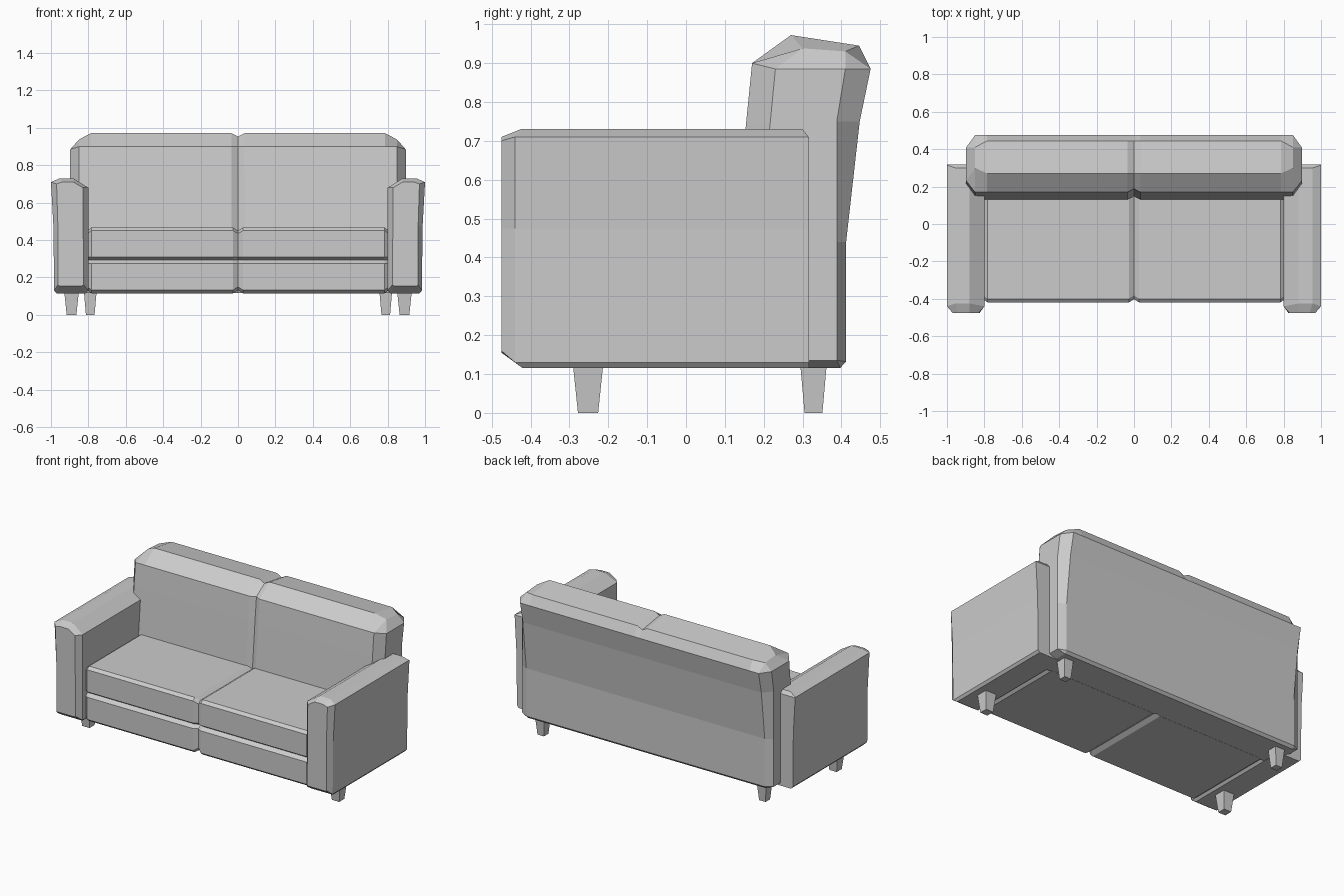
import bpy, bmesh

if "Cube" in bpy.data.objects:
    bpy.data.objects.remove(bpy.data.objects["Cube"])


def loft(name, sections, mirror=False):
    """Skin a list of equal-length point loops and cap both ends."""
    bm = bmesh.new()
    rings = [[bm.verts.new(p) for p in s] for s in sections]
    n = len(rings[0])
    for a, b in zip(rings, rings[1:]):
        for i in range(n):
            j = (i + 1) % n
            bm.faces.new((a[i], a[j], b[j], b[i]))
    bm.faces.new(rings[0])
    bm.faces.new(rings[-1])
    bmesh.ops.remove_doubles(bm, verts=bm.verts, dist=0.0005)
    bmesh.ops.recalc_face_normals(bm, faces=bm.faces)
    me = bpy.data.meshes.new(name)
    bm.to_mesh(me)
    bm.free()
    ob = bpy.data.objects.new(name, me)
    bpy.context.collection.objects.link(ob)
    if mirror:
        m = ob.modifiers.new("mirror", 'MIRROR')
        m.use_mirror_merge = False
    return ob


def symmetric(stations):
    """Turn (x, yz profile) stations from x=0 outward into full-width sections."""
    full = [(-x, p) for x, p in reversed(stations[1:])] + stations
    return [[(x, y, z) for y, z in p] for x, p in full]


# seat: base and cushions with a groove between, creased in the middle
seat = [(0.20, 0.115), (-0.40, 0.115), (-0.42, 0.132), (-0.42, 0.275),
        (-0.395, 0.293), (-0.42, 0.31), (-0.42, 0.452), (-0.40, 0.468),
        (0.20, 0.468)]


def seat_inset(d):
    return [(y + d if y < -0.3 else y,
             z - d if z > 0.45 else z + d if z < 0.14 else z) for y, z in seat]


loft("seat", symmetric([(0, seat_inset(0.018)), (0.028, seat),
                        (0.782, seat), (0.802, seat_inset(0.015))]))

# backrest: side profile swept across, with chamfered ends and a centre crease
back = [(0.19, 0.116), (0.13, 0.30), (0.13, 0.46), (0.155, 0.75), (0.17, 0.90),
        (0.27, 0.972), (0.445, 0.945), (0.475, 0.885), (0.447, 0.75),
        (0.412, 0.44), (0.412, 0.132), (0.397, 0.116)]
crease = [(y + 0.018 if y < 0.2 else y, z - 0.018 if z > 0.92 else z)
          for y, z in back]
shoulder = list(back)
shoulder[5:7] = [(0.30, 0.938), (0.41, 0.93)]
end = [(0.23, 0.135), (0.19, 0.30), (0.19, 0.46), (0.217, 0.75), (0.23, 0.885),
       (0.23, 0.885), (0.41, 0.885), (0.41, 0.885), (0.388, 0.75),
       (0.388, 0.44), (0.388, 0.135), (0.388, 0.135)]
loft("backrest", symmetric([(0, crease), (0.035, back), (0.785, back),
                            (0.85, shoulder), (0.897, end)]))

# arms: tapered cross-section with bevelled front and top back edge
arm = [(0.815, 0.115), (0.97, 0.115), (0.983, 0.13), (0.987, 0.475),
       (1.0, 0.71), (0.955, 0.73), (0.88, 0.73), (0.80, 0.68), (0.80, 0.13)]
arm_front = [(0.835, 0.155), (0.955, 0.155), (0.963, 0.16), (0.963, 0.475),
             (0.97, 0.70), (0.94, 0.71), (0.88, 0.71), (0.83, 0.68),
             (0.825, 0.16)]
front_y = [-0.42, -0.42, -0.44, -0.44, -0.44, -0.425, -0.425, -0.44, -0.44]
back_y = [0.315] * 5 + [0.30, 0.30, 0.315, 0.315]
loft("arm", [
    [(x, -0.475, z) for x, z in arm_front],
    [(x, y, z) for (x, z), y in zip(arm, front_y)],
    [(x, y, z) for (x, z), y in zip(arm, back_y)],
    [(x, 0.317, min(z, 0.708)) for x, z in arm],
], mirror=True)

# tapered legs, front pair set wider than the back pair
for name, cx, cy, top, foot in (("front_leg", 0.89, -0.252, 0.039, 0.026),
                                ("back_leg", 0.79, 0.328, 0.034, 0.023)):
    loft(name, [[(cx + sx * r, cy + sy * r, z)
                 for sx, sy in ((-1, -1), (1, -1), (1, 1), (-1, 1))]
                for r, z in ((foot, 0), (top, 0.125))], mirror=True)
